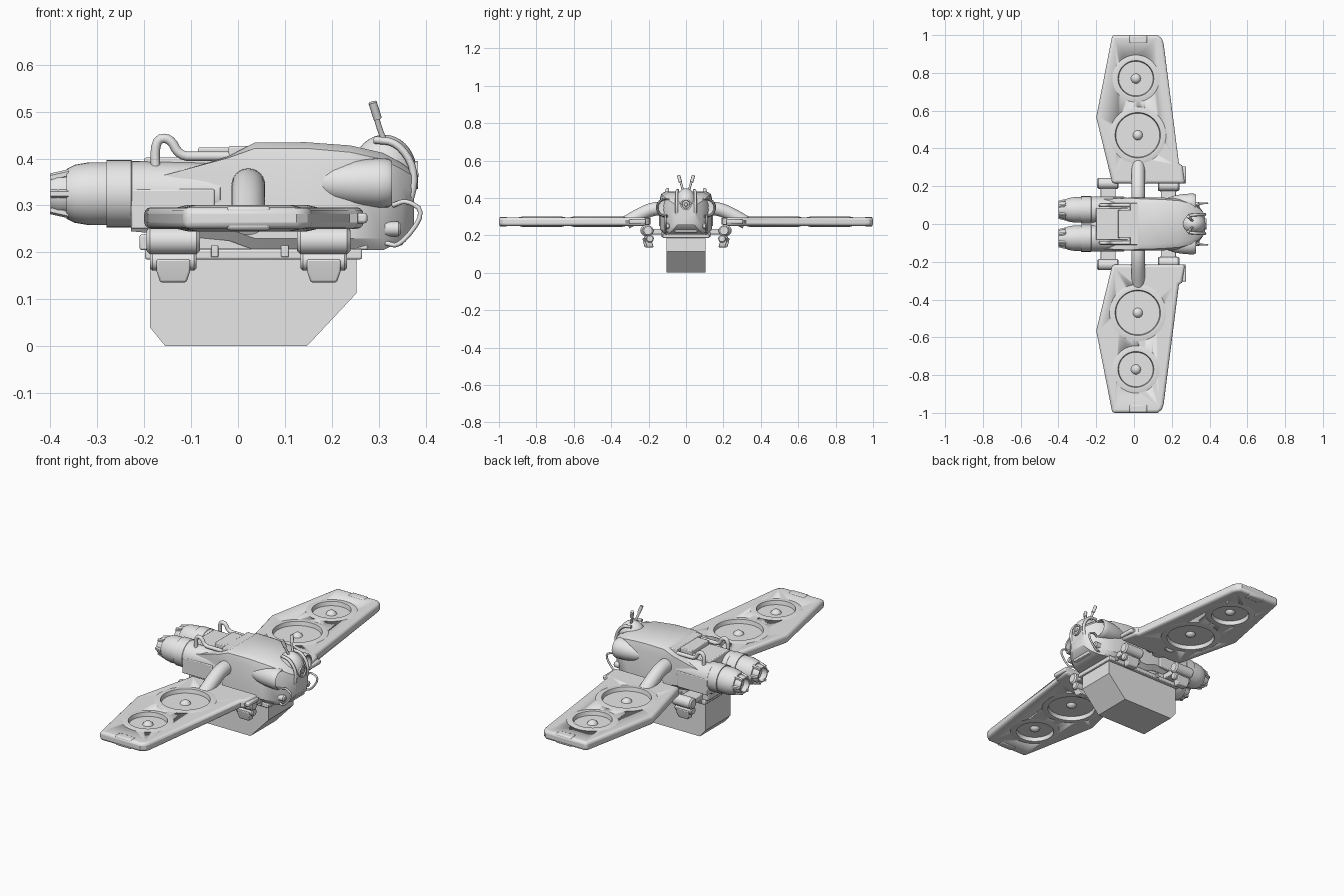
import bpy, bmesh, math
from mathutils import Vector

if "Cube" in bpy.data.objects:
    bpy.data.objects.remove(bpy.data.objects["Cube"])

grey = bpy.data.materials.new("light_grey")
grey.diffuse_color = (0.8, 0.8, 0.8, 1)
grey.use_nodes = True
grey.node_tree.nodes["Principled BSDF"].inputs["Base Color"].default_value = grey.diffuse_color


def finish(name, bm, angle=30, bevel=0, segs=2):
    bmesh.ops.remove_doubles(bm, verts=bm.verts, dist=1e-5)
    bmesh.ops.recalc_face_normals(bm, faces=bm.faces)
    me = bpy.data.meshes.new(name)
    bm.to_mesh(me)
    bm.free()
    ob = bpy.data.objects.new(name, me)
    bpy.context.collection.objects.link(ob)
    me.materials.append(grey)
    bpy.ops.object.select_all(action='DESELECT')
    ob.select_set(True)
    bpy.context.view_layer.objects.active = ob
    bpy.ops.object.shade_smooth_by_angle(angle=math.radians(angle))
    if bevel:
        m = ob.modifiers.new("bevel", 'BEVEL')
        m.width, m.segments = bevel, segs
        m.limit_method = 'ANGLE'
    return ob


def loft(name, rings, angle=30, bevel=0):
    """Skin a list of closed rings and cap both ends."""
    bm = bmesh.new()
    rows = [[bm.verts.new(p) for p in r] for r in rings]
    n = len(rows[0])
    for a, b in zip(rows, rows[1:]):
        for i in range(n):
            j = (i + 1) % n
            bm.faces.new((a[i], a[j], b[j], b[i]))
    bm.faces.new(rows[0])
    bm.faces.new(rows[-1])
    return finish(name, bm, angle, bevel)


def box(name, x0, x1, y0, y1, z0, z1, bevel=0.004):
    return loft(name, [[(x0, y0, z), (x1, y0, z), (x1, y1, z), (x0, y1, z)]
                       for z in (z0, z1)], bevel=bevel)


def side_profile(name, pts, y0, y1, bevel=0):
    return loft(name, [[(x, y, z) for x, z in pts] for y in (y0, y1)], bevel=bevel)


def lathe(name, prof, centre, axis='X', n=32, angle=30):
    """Spin (radius, height) points round an axis through centre."""
    bm = bmesh.new()
    rows = []
    for r, h in prof:
        row = []
        for i in range(n):
            a = 2 * math.pi * i / n
            u, v = r * math.cos(a), r * math.sin(a)
            p = (h, u, v) if axis == 'X' else (u, v, h)
            row.append(bm.verts.new(Vector(centre) + Vector(p)))
            if r == 0:
                break
        rows.append(row)
    for a, b in zip(rows, rows[1:]):
        for i in range(n):
            j = (i + 1) % n
            if len(a) == 1:
                bm.faces.new((a[0], b[i], b[j]))
            elif len(b) == 1:
                bm.faces.new((a[i], a[j], b[0]))
            else:
                bm.faces.new((a[i], a[j], b[j], b[i]))
    return finish(name, bm, angle)


def tube(name, pts, r, n=12):
    """Round pipe through points, with smoothed bends."""
    pts = [Vector(p) for p in pts]
    for _ in range(2):
        new = [pts[0]]
        for a, b in zip(pts, pts[1:]):
            new += [a.lerp(b, .25), a.lerp(b, .75)]
        pts = new + [pts[-1]]
    rings = []
    for i, p in enumerate(pts):
        t = (pts[min(i + 1, len(pts) - 1)] - pts[max(i - 1, 0)]).normalized()
        side = t.cross(Vector((0, 1, 0)) if abs(t.y) < .7 else Vector((1, 0, 0))).normalized()
        up = t.cross(side)
        rings.append([p + r * (side * math.cos(k * 2 * math.pi / n) +
                               up * math.sin(k * 2 * math.pi / n)) for k in range(n)])
    return loft(name, rings, 50)


def hull_ring(x, hw, top_hw, z0, zm, z1):
    half = [(hw * .85, z0), (hw, z0 + .025), (hw, zm), ((hw + top_hw) / 2 + .008, (zm + z1) / 2 + .012),
            (top_hw, z1)]
    return [(x, y, z) for y, z in half] + [(x, -y, z) for y, z in reversed(half)]


# fuselage
loft("fuselage", [hull_ring(*s) for s in (
    (-.228, .125, .115, .245, .325, .342), (-.02, .14, .12, .225, .375, .405),
    (.035, .14, .11, .205, .385, .434), (.145, .14, .105, .205, .385, .435),
    (.24, .135, .095, .205, .375, .428), (.31, .115, .08, .205, .36, .412),
    (.35, .085, .055, .225, .34, .39), (.375, .05, .035, .26, .33, .37))], angle=35)
box("top_hatch", -.02, .036, -.11, .11, .38, .427)
box("rear_deck", -.2, .0, -.085, .085, .25, .402)
box("deck_step", -.085, -.01, -.075, .075, .39, .424)
box("engine_mount", -.228, -.05, -.145, .145, .25, .335)
box("belly_frame", -.21, .277, -.115, .115, .205, .238)
box("belly_rail", -.198, .265, -.125, .125, .185, .207)
for x in (-.17, -.05, .1, .22):
    box("rail_clip", x - .008, x + .008, -.13, .13, .19, .215, .002)

# cargo container
side_profile("cargo_box", [(-.188, .2), (-.188, .04), (-.155, 0), (.147, 0), (.253, .113),
                           (.253, .2)], -.105, .105)

# nose head with eye, cheek frames and chin
bm = bmesh.new()
bmesh.ops.create_uvsphere(bm, u_segments=28, v_segments=18, radius=1)
for v in bm.verts:
    v.co = (.312 + .07 * v.co.x, .058 * v.co.y, .368 + .083 * v.co.z)
finish("head_dome", bm, 40)
lathe("eye", [(.03, -.02), (.03, .006), (.023, .006), (.02, 0), (.012, 0), (.009, .006), (0, .007)],
      (.378, 0, .365), n=24)
box("chin", .33, .375, -.035, .035, .27, .31)
box("jaw", .31, .352, -.06, .06, .215, .25)

for s in (-1, 1):
    # head frame, antenna and front bumper
    tube("head_frame", [(.29, s * .045, .44), (.34, s * .05, .435), (.378, s * .05, .38),
                        (.37, s * .05, .31), (.335, s * .05, .27)], .008, 8)
    tube("antenna", [(.32, s * .012, .425), (.304, s * .02, .455), (.288, s * .038, .515)], .006, 8)
    tube("antenna_tip", [(.298, s * .03, .485), (.287, s * .04, .52)], .009, 8)
    tube("bumper", [(.33, s * .1, .3), (.36, s * .11, .312), (.4, s * .11, .285),
                    (.345, s * .11, .212), (.315, s * .1, .22)], .005, 8)
    lathe("bumper_joint", [(0, -.018), (.016, -.016), (.016, .012), (.01, .018), (0, .018)],
          (.33, s * .1, .25), n=16)

    # engine
    lathe("engine", [(0, .2), (.066, .19), (.07, .002), (.072, 0), (.072, -.052), (.067, -.052),
                     (.067, -.09), (.062, -.12), (.053, -.138), (.046, -.138), (.046, -.155),
                     (.04, -.172), (.034, -.172), (.036, -.14), (.015, -.14), (0, -.155)],
          (-.228, s * .075, .325))
    for k in range(6):
        a = k * math.pi / 3
        c = Vector((0, math.cos(a), math.sin(a)))
        tube("nozzle_petal", [Vector((-.36, s * .075, .325)) + c * .05,
                              Vector((-.399, s * .075, .325)) + c * .04], .009, 6)

    # intake pod beside the nose
    lathe("intake_pod", [(0, -.17), (.014, -.165), (.027, -.15), (.04, -.115), (.049, -.07),
                         (.053, -.02), (.052, .0), (.047, .008), (.042, .004), (.04, -.02),
                         (.015, -.025), (0, -.02)], (.32, s * .108, .348))

    # hooked roof pipe
    tube("roof_pipe", [(-.175, s * .1, .36), (-.178, s * .1, .44), (-.145, s * .1, .445),
                       (-.125, s * .1, .405), (-.08, s * .1, .405), (0, s * .1, .405)], .01)

    # wing pylon
    tube("wing_pylon", [(.022, s * .1, .343), (.022, s * .17, .343), (.022, s * .23, .32),
                        (.022, s * .32, .268)], .036, 24)
    lathe("pylon_collar", [(0, -.022), (.044, -.018), (.044, .018), (0, .022)],
          (.022, s * .235, .275), 'Z', 20)

    # wing plate
    plan = [(-.115, .215), (.27, .215), (.255, .31), (.238, .32), (.157, .955), (.148, .982),
            (.125, 1), (-.115, 1), (-.2, .565)]
    wing = loft("wing", [[(x, s * y, z) for x, y in plan] for z in (.25, .296)],
                bevel=.014)
    wing.modifiers["bevel"].segments = 3
    wing.modifiers["bevel"].angle_limit = math.radians(60)
    # ducted fans set into the wing
    for x, y, r in ((.02, .47, .12), (.01, .77, .095)):
        cut = lathe("fan_cutter", [(0, -.1), (r + .004, -.1), (r + .004, .1), (0, .1)],
                    (x, s * y, .273), 'Z', 40)
        cut.hide_render = True
        cut.hide_set(True)
        m = wing.modifiers.new("fan_hole", 'BOOLEAN')
        m.object, m.operation, m.solver = cut, 'DIFFERENCE', 'EXACT'
        half = [(0, .024), (.012, .022), (.022, .014), (.026, .006), (r - .004, .006),
                (r, .027), (r + .008, .028), (r + .034, .022)]
        lathe("fan", half + [(q, -h) for q, h in reversed(half)], (x, s * y, .273), 'Z', 48)
    # wing tip clamp and root flap hinge
    box("tip_clamp", -.025, .07, s * .955, s * .998, .247, .299, .008)
    box("flap_strip", .235, .276, s * .215, s * .305, .262, .284, .006)

    # clamps with feet under the wing roots
    for x, y in ((-.138, .215), (.183, .203)):
        lathe("clamp_barrel", [(0, -.057), (.022, -.057), (.029, -.05), (.029, .05),
                               (.022, .057), (0, .057)], (x, s * y, .225), n=20)
        lathe("clamp_roller", [(0, -.05), (.016, -.05), (.021, -.044), (.021, .044),
                               (.016, .05), (0, .05)], (x, s * (y - .01), .182), n=20)
        box("clamp_arm", x - .04, x + .04, s * .11, s * y, .205, .235)
        loft("clamp_foot", [[(x + a * w, s * (yc + b * .018), z) for a, b in
                             ((-1, -1), (1, -1), (1, 1), (-1, 1))]
                            for w, yc, z in ((.028, y - .012, .136), (.036, y - .005, .16),
                                             (.036, y, .185))], bevel=.004)
